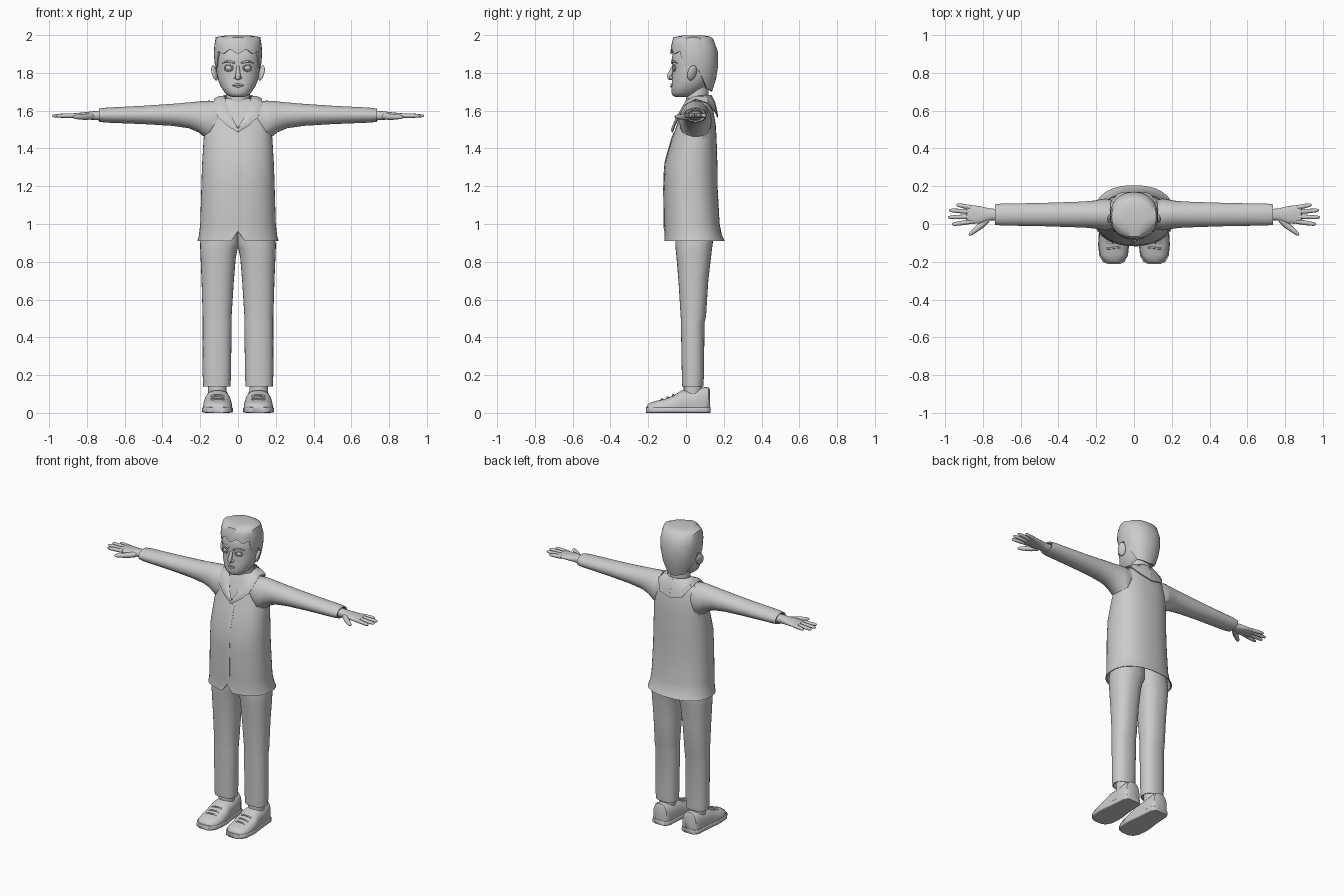
import bpy, bmesh, math
from mathutils import Vector

if "Cube" in bpy.data.objects:
    bpy.data.objects.remove(bpy.data.objects["Cube"])


def lerp(table, t):
    """Row values of a table (first column = key) at t."""
    for a, b in zip(table, table[1:]):
        if t <= b[0]:
            f = max(0, (t - a[0]) / (b[0] - a[0]))
            return [p + (q - p) * f for p, q in zip(a[1:], b[1:])]
    return list(table[-1][1:])


def ring(axis, pos, a0, a1, b0, b1, n=32, e=2.0):
    """Superellipse cross-section between two extents, square to an axis."""
    pts = []
    for i in range(n):
        t = 2 * math.pi * i / n
        c, s = round(math.cos(t), 6), round(math.sin(t), 6)
        a = (a0 + a1) / 2 + (a1 - a0) / 2 * math.copysign(abs(c) ** (2 / e), c)
        b = (b0 + b1) / 2 + (b1 - b0) / 2 * math.copysign(abs(s) ** (2 / e), s)
        pts.append(Vector({'x': (pos, a, b), 'y': (a, pos, b), 'z': (a, b, pos)}[axis]))
    return pts


def smooth(ob, angle=40):
    bpy.ops.object.select_all(action='DESELECT')
    ob.select_set(True)
    bpy.context.view_layer.objects.active = ob
    bpy.ops.object.shade_smooth_by_angle(angle=math.radians(angle))


def finish(ob, name, mirror=False, angle=40):
    """Apply transforms and modifiers, mirror across x if wanted, shade."""
    ob.name = name
    bpy.ops.object.select_all(action='DESELECT')
    ob.select_set(True)
    bpy.context.view_layer.objects.active = ob
    bpy.ops.object.transform_apply(location=True, rotation=True, scale=True)
    if ob.type == 'CURVE':
        bpy.ops.object.convert(target='MESH')
    if mirror:
        ob.modifiers.new("mirror", 'MIRROR').use_mirror_merge = False
    bpy.ops.object.convert(target='MESH')
    smooth(bpy.context.object, angle)
    return bpy.context.object


def loft(name, rings, mirror=False, closed=True, angle=40, thick=0):
    bm = bmesh.new()
    vs = [[bm.verts.new(p) for p in r] for r in rings]
    n = len(vs[0])
    for r, q in zip(vs, vs[1:]):
        for i in range(n if closed else n - 1):
            j = (i + 1) % n
            bm.faces.new((r[i], r[j], q[j], q[i]))
    if closed:
        bm.faces.new(vs[0])
        bm.faces.new(vs[-1])
    bmesh.ops.recalc_face_normals(bm, faces=bm.faces)
    me = bpy.data.meshes.new(name)
    bm.to_mesh(me)
    bm.free()
    ob = bpy.data.objects.new(name, me)
    bpy.context.collection.objects.link(ob)
    if thick:
        m = ob.modifiers.new("thick", 'SOLIDIFY')
        m.thickness, m.offset = thick, 0
    return finish(ob, name, mirror, angle)


def tube(name, pts, radius, radii=None, mirror=True):
    cu = bpy.data.curves.new(name, 'CURVE')
    cu.dimensions, cu.bevel_depth, cu.bevel_resolution, cu.use_fill_caps = '3D', radius, 3, True
    sp = cu.splines.new('POLY')
    sp.points.add(len(pts) - 1)
    for i, p in enumerate(pts):
        sp.points[i].co = (*p, 1)
        sp.points[i].radius = radii[i] if radii else 1
    ob = bpy.data.objects.new(name, cu)
    bpy.context.collection.objects.link(ob)
    return finish(ob, name, mirror)


def blob(name, loc, scale, rot=(0, 0, 0), mirror=True):
    bpy.ops.mesh.primitive_uv_sphere_add(segments=20, ring_count=12, location=loc, rotation=rot)
    bpy.context.object.scale = scale
    return finish(bpy.context.object, name, mirror, 60)


# Jacket body: height, half width, front, back
TORSO = [(.91, .215, -.115, .205), (.94, .207, -.112, .19), (1.0, .2, -.115, .178),
         (1.2, .194, -.117, .167), (1.32, .19, -.112, .166), (1.45, .182, -.075, .162),
         (1.52, .176, -.05, .158), (1.6, .158, -.025, .145), (1.645, .12, 0, .132), (1.665, .08, .01, .118)]
rings = [ring('z', z, -w, w, f, b, 48, 2.3) for z, w, f, b in
         [(1.0, .185, -.1, .16), (.913, .207, -.107, .197)] + TORSO]
for r in rings[1:4]:
    for p in r:
        if p.y < 0:
            p.z = max(p.z, .955 + .004 * rings.index(r) - abs(p.x) * 1.8)
jacket = loft("jacket", rings)

# Sleeves: x, depth radius, bottom, top
SLEEVE = [(.09, .07, 1.49, 1.645), (.15, .085, 1.44, 1.653), (.18, .08, 1.462, 1.652),
          (.21, .074, 1.486, 1.649), (.26, .069, 1.507, 1.644), (.35, .066, 1.52, 1.636),
          (.5, .061, 1.529, 1.626), (.7, .058, 1.537, 1.616), (.735, .054, 1.541, 1.611),
          (.733, .046, 1.547, 1.604), (.71, .04, 1.55, 1.6)]
sleeves = loft("sleeves", [ring('x', x, .05 - r, .05 + r, a, b) for x, r, a, b in SLEEVE], mirror=True)
m = jacket.modifiers.new("join", 'BOOLEAN')
m.operation, m.object, m.solver = 'UNION', sleeves, 'EXACT'
jacket = finish(jacket, "jacket", angle=50)
bpy.data.objects.remove(sleeves)

# Front placket edge
strip = []
for k in range(15):
    z = .965 + .515 * k / 14
    y = lerp(TORSO, z)[1]
    strip.append([Vector((x, y - .002 + .003 * x / .02, z)) for x in (0, .01, .02)])
loft("placket", strip, closed=False, thick=.004)

# Turned-down collar with lapels: inner edge, outer edge
COLLAR = [((0, -.068, 1.505), (0, -.072, 1.485)), ((.025, -.048, 1.55), (.06, -.058, 1.523)),
          ((.048, -.022, 1.6), (.108, -.036, 1.568)), ((.066, .008, 1.655), (.128, -.002, 1.63)),
          ((.072, .05, 1.675), (.126, .05, 1.66)), ((.068, .1, 1.68), (.122, .115, 1.64)),
          ((.04, .126, 1.682), (.08, .162, 1.582)), ((0, .132, 1.682), (0, .168, 1.563))]
rows = []
for a, b in COLLAR:
    a, b = Vector(a), Vector(b)
    out = Vector((a.x, a.y - .05, .06)).normalized() * .008
    rows.append([a, a.lerp(b, .33) + out, a.lerp(b, .67) + out * .8, b])
loft("collar", rows, mirror=True, closed=False, thick=.006)

# Trousers: height, inner, outer, front, back
LEG = [(.17, .05, .175, -.01, .082), (.142, .046, .178, -.014, .086), (.14, .04, .184, -.02, .092),
       (.2, .037, .187, -.022, .095), (.48, .034, .187, -.027, .098), (.51, .034, .187, -.028, .106),
       (.7, .022, .193, -.04, .118), (.82, .012, .198, -.05, .132), (.87, .002, .2, -.055, .138),
       (.9, -.012, .2, -.056, .142), (.99, -.012, .185, -.055, .14)]
loft("trouser_legs", [ring('z', z, a, b, c, d, 32, 2.3) for z, a, b, c, d in LEG], mirror=True)
loft("socks", [ring('z', z, .06, .16, -.012, .085, 24) for z in (.09, .18)], mirror=True)

# Shoes: y, half width, height
SHOE = [(-.207, .03, .038), (-.197, .053, .05), (-.165, .072, .062), (-.11, .078, .075),
        (-.06, .076, .095), (-.025, .07, .118), (.04, .064, .122), (.1, .06, .137), (.12, .05, .135), (.127, .034, .12)]
loft("shoe_uppers", [ring('y', y, .108 - w, .108 + w, -.03, h, 32, 2.6) for y, w, h in SHOE], mirror=True)
for ob in [bpy.context.object]:
    for v in ob.data.vertices:
        v.co.z = max(v.co.z, .003)
loft("shoe_soles", [ring('y', y * 1.02, .104 - w, .112 + w, 0, .03, 24, 8) for y, w, h in SHOE], mirror=True, angle=50)
for y, z in ((-.125, .072), (-.095, .081), (-.065, .093)):
    tube("shoe_lace", [(.072, y, z - .006), (.09, y, z + .001), (.126, y - .004, z + .001), (.144, y - .004, z - .006)], .005)

# Hands with fingers and thumb
PALM = [(.69, .03, .026, .05), (.76, .031, .024, .05), (.785, .037, .021, .05), (.81, .045, .018, .048),
        (.85, .049, .014, .05), (.885, .046, .011, .052), (.89, .03, .005, .052)]
loft("hands", [ring('x', x, c - w, c + w, 1.574 - h, 1.574 + h, 20, 2.4) for x, w, h, c in PALM], mirror=True)
for y0, y1, tip in ((.013, -.002, .965), (.039, .035, .985), (.064, .073, .98), (.087, .102, .94)):
    P = [Vector((.86, y0, 1.574)), Vector((tip, y1, 1.573))]
    tube("finger", [P[0].lerp(P[1], f) for f in (0, .5, .85, .96, 1)], .0125, [1, .95, .8, .55, .2])
tube("thumb", [(.775, .025, 1.57), (.81, -.008, 1.567), (.84, -.032, 1.567), (.863, -.05, 1.567), (.874, -.058, 1.567)],
     .017, [1, 1, .8, .65, .25])

# Neck and head: height, half width, front, back
loft("neck", [ring('z', z, -w, w, .0, .12) for z, w in ((1.6, .068), (1.66, .063), (1.74, .062))])
HEAD = [(1.672, .03, -.055, .01), (1.68, .052, -.07, .04), (1.695, .07, -.077, .07), (1.725, .09, -.077, .105),
        (1.76, .105, -.074, .13), (1.8, .112, -.072, .148), (1.83, .115, -.071, .155),
        (1.87, .117, -.076, .158), (1.92, .113, -.066, .15), (1.96, .09, -.04, .12)]
loft("head", [ring('z', z, -w, w, f, b, 40, 2.2) for z, w, f, b in HEAD], angle=60)

# Face
tube("nose", [(0, -.068, 1.835), (0, -.077, 1.81), (0, -.088, 1.785), (0, -.086, 1.772), (0, -.07, 1.768)],
     .014, [.5, .75, 1, .9, .4], mirror=False)
blob("nostrils", (.012, -.078, 1.775), (.009, .011, .008))
blob("eyes", (.05, -.058, 1.826), (.019, .012, .014), (0, 0, .25))
bpy.ops.mesh.primitive_torus_add(location=(.05, -.064, 1.826), rotation=(math.pi / 2, 0, .25),
                                 major_radius=.021, minor_radius=.004, major_segments=24, minor_segments=8)
bpy.context.object.scale = (1.05, .8, 1)
finish(bpy.context.object, "eyelids", True)
tube("eyebrows", [(.018, -.076, 1.853), (.045, -.071, 1.861), (.065, -.061, 1.86), (.084, -.047, 1.852)], .005, [1, 1.2, .9, .4])
tube("lips", [(-.032, -.071, 1.733), (-.012, -.077, 1.738), (.012, -.077, 1.738), (.032, -.071, 1.733)], .005, [.4, 1, 1, .4], False)
tube("lower_lip", [(-.024, -.073, 1.73), (0, -.078, 1.728), (.024, -.073, 1.73)], .006, [.4, 1, .4], False)
blob("ears", (.124, .032, 1.8), (.012, .026, .042), (-.15, .3, .45))

# Hair: cross-sections by height, lower edge by angle from the front
HAIR = [(1.7, .075, -.02, .138), (1.76, .105, -.055, .158), (1.83, .121, -.077, .17), (1.9, .128, -.083, .171),
        (1.95, .125, -.078, .161), (1.98, .118, -.067, .145), (2.0, .09, -.04, .115)]
EDGE = [(0, 1.9), (18, 1.925), (36, 1.9), (54, 1.915), (63, 1.845), (72, 1.825), (90, 1.85), (108, 1.77), (126, 1.715), (180, 1.7)]
N = 40
rows = []
for s in (-1, 0, .25, .5, .75, 1):
    row = []
    for i in range(N):
        d = abs((i * 360 / N - 270 + 180) % 360 - 180)
        low = lerp(EDGE, d)[0]
        z = low + (1.98 - low) * max(s, 0)
        w, f, b = lerp(HAIR, z)
        p = ring('z', z, -w, w, f, b, N, 2.2)[i]
        if s < 0:
            p = Vector((p.x * .88, .045 + (p.y - .045) * .88, p.z + .004))
        if s == 1 and d < 100:
            p.z += .009 * math.cos(math.radians(4 * d))
        row.append(p)
    rows.append(row)
rows += [ring('z', 1.993, -.098, .098, -.045, .125, N, 2.2), ring('z', 1.999, -.06, .06, -.01, .09, N, 2.2)]
loft("hair", rows, angle=45)
